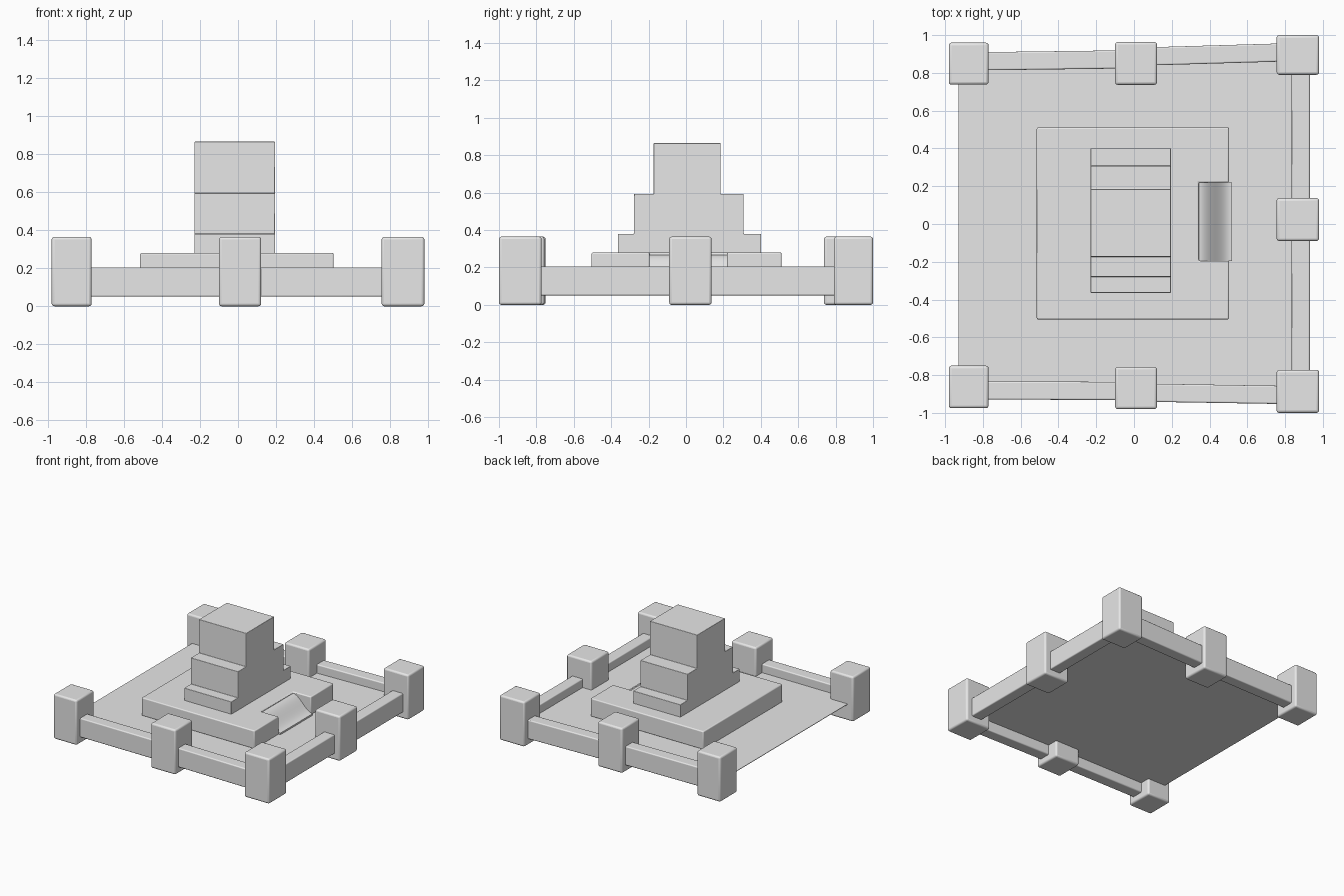
import bpy
import bmesh
import math
from mathutils import Vector

cube = bpy.data.objects.get("Cube")
if cube:
    bpy.data.objects.remove(cube, do_unlink=True)

# One stone grey for everything
stone = bpy.data.materials.new("stone_grey")
stone.use_nodes = True
stone.diffuse_color = (0.8, 0.8, 0.8, 1)
stone.node_tree.nodes["Principled BSDF"].inputs["Base Color"].default_value = (0.8, 0.8, 0.8, 1)


def prism(name, outline, axis, start, end, bevel=0.0):
    """Extrude a closed 2D outline along x, y or z, then round its edges."""
    def place(a, b, c):
        return {"x": (c, a, b), "y": (a, c, b), "z": (a, b, c)}[axis]

    bm = bmesh.new()
    face = bm.faces.new([bm.verts.new(place(a, b, start)) for a, b in outline])
    extruded = bmesh.ops.extrude_face_region(bm, geom=[face], use_keep_orig=True)
    moved = [v for v in extruded["geom"] if isinstance(v, bmesh.types.BMVert)]
    bmesh.ops.translate(bm, verts=moved, vec=Vector(place(0, 0, end - start)))
    bmesh.ops.recalc_face_normals(bm, faces=bm.faces)
    mesh = bpy.data.meshes.new(name)
    bm.to_mesh(mesh)
    bm.free()
    mesh.materials.append(stone)
    obj = bpy.data.objects.new(name, mesh)
    bpy.context.collection.objects.link(obj)
    if bevel:
        mod = obj.modifiers.new("soft_edges", "BEVEL")
        mod.width = bevel
        mod.segments = 3
        mod.limit_method = "ANGLE"
    bpy.ops.object.select_all(action="DESELECT")
    obj.select_set(True)
    bpy.context.view_layer.objects.active = obj
    bpy.ops.object.shade_smooth_by_angle(angle=math.radians(35))
    return obj


def rect(x0, x1, y0, y1):
    return [(x0, y0), (x1, y0), (x1, y1), (x0, y1)]


GROUND = 0.135

# Courtyard floor
prism("courtyard_floor", rect(-0.93, 0.9, -0.89, 0.88), "z", GROUND - 0.004, GROUND)

# Rounded posts: x range, y range
posts = {
    "front_right_post": (-0.98, -0.77, -0.975, -0.75),
    "front_middle_post": (-0.1, 0.122, -0.98, -0.757),
    "front_left_post": (0.755, 0.98, -1.0, -0.772),
    "left_middle_post": (0.755, 0.98, -0.09, 0.137),
    "back_left_post": (0.755, 0.98, 0.79, 1.0),
    "back_middle_post": (-0.1, 0.122, 0.737, 0.963),
    "back_right_post": (-0.98, -0.77, 0.738, 0.96),
}
for name, extent in posts.items():
    prism(name, rect(*extent), "z", 0, 0.365, 0.014)

# Low walls linking the posts, slightly out of square: start and end centres
walls = {
    "front_wall_a": ((-0.85, -0.881), (0.0, -0.884)),
    "front_wall_b": ((0.0, -0.892), (0.85, -0.906)),
    "back_wall_a": ((-0.85, 0.861), (0.0, 0.872)),
    "back_wall_b": ((0.0, 0.885), (0.85, 0.91)),
    "left_wall_a": ((0.883, -0.85), (0.883, 0.02)),
    "left_wall_b": ((0.883, 0.02), (0.883, 0.88)),
}
for name, (start, end) in walls.items():
    a, b = Vector(start), Vector(end)
    side = (b - a).orthogonal().normalized() * 0.048
    prism(name, [a + side, b + side, b - side, a - side], "z", 0.05, 0.205, 0.008)

# Pedestal with a notch in its left side
prism("pedestal", [(-0.515, -0.505), (0.503, -0.505), (0.503, -0.195), (0.343, -0.195),
                   (0.343, 0.22), (0.503, 0.22), (0.503, 0.511), (-0.515, 0.511)],
      "z", GROUND - 0.003, 0.28, 0.008)

# Smoothly curving ramp filling the notch
ramp = [(0.338, GROUND - 0.003)]
for i in range(17):
    t = i / 16
    ramp.append((0.338 + 0.18 * t, GROUND + 0.073 + 0.06 * math.cos(math.pi * t)))
ramp.append((0.518, GROUND - 0.003))
prism("entrance_ramp", ramp, "y", -0.195, 0.22)

# Stepped tower, one extruded silhouette
prism("stepped_tower", [(-0.364, 0.275), (0.401, 0.275), (0.401, 0.38), (0.308, 0.38),
                        (0.308, 0.593), (0.185, 0.593), (0.185, 0.865), (-0.173, 0.865),
                        (-0.173, 0.593), (-0.278, 0.593), (-0.278, 0.38), (-0.364, 0.38)],
      "x", -0.23, 0.195, 0.003)
